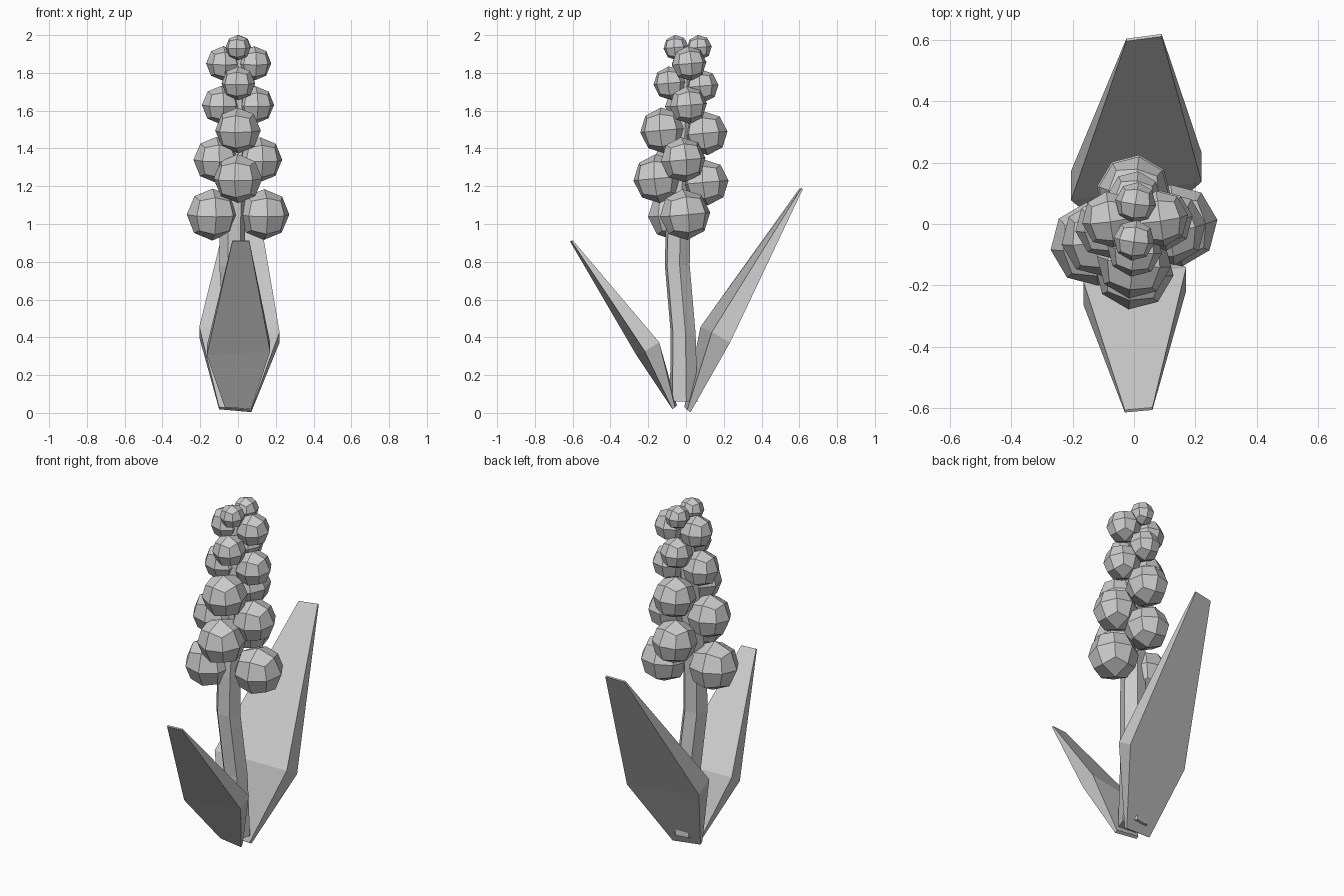
import bpy, bmesh, math
from mathutils import Vector, Matrix

if "Cube" in bpy.data.objects:
    bpy.data.objects.remove(bpy.data.objects["Cube"])


def loft(name, rings):
    """Skin a list of equal-length closed rings, capped at both ends."""
    bm = bmesh.new()
    loops = [[bm.verts.new(p) for p in ring] for ring in rings]
    n = len(loops[0])
    for a, b in zip(loops, loops[1:]):
        for i in range(n):
            j = (i + 1) % n
            bm.faces.new((a[i], a[j], b[j], b[i]))
    bm.faces.new(loops[0][::-1])
    bm.faces.new(loops[-1])
    bmesh.ops.recalc_face_normals(bm, faces=bm.faces)
    return finish(name, bm)


def finish(name, bm):
    me = bpy.data.meshes.new(name)
    bm.to_mesh(me)
    bm.free()
    ob = bpy.data.objects.new(name, me)
    bpy.context.collection.objects.link(ob)
    return ob


def floret(name, pos, r, turn):
    """Low-poly ball: a cube subdivided once and pushed out to a sphere."""
    bm = bmesh.new()
    bmesh.ops.create_cube(bm, size=2)
    bmesh.ops.subdivide_edges(bm, edges=bm.edges[:], cuts=1, use_grid_fill=True)
    for v in bm.verts:
        v.co = v.co.normalized() * r
    bmesh.ops.transform(bm, verts=bm.verts, matrix=Matrix.Rotation(math.radians(turn), 4, 'Z')
                        @ Matrix.Rotation(math.radians(5), 4, 'X'))
    ob = finish(name, bm)
    ob.location = pos


def leaf(name, sections):
    """Each section: left point, right point, half-thickness offset."""
    rings = []
    for left, right, off in sections:
        l, r, o = Vector(left), Vector(right), Vector(off)
        rings.append([l + o, r + o, r - o, l - o])
    loft(name, rings)


# Stem: gently bent hexagonal column (x, y, z, radius)
path = [(0, -0.012, 0.06, 0.078), (-0.005, -0.015, 0.42, 0.07),
        (-0.03, -0.046, 0.78, 0.07), (-0.03, -0.043, 1.0, 0.068),
        (-0.015, -0.02, 1.4, 0.058), (0, 0.005, 1.88, 0.035)]
loft("stem", [[(x + r * math.cos(math.radians(10 + 60 * i)),
                y + r * math.sin(math.radians(10 + 60 * i)), z) for i in range(6)]
              for x, y, z, r in path])

# Leaves: thick diamond blades with a narrow tip
leaf("front_leaf", [
    ((-0.07, -0.055, 0.035), (0.07, -0.065, 0.025), (0, 0.007, 0.005)),
    ((-0.165, -0.225, 0.33), (0.17, -0.18, 0.35), (0, 0.038, 0.024)),
    ((-0.03, -0.61, 0.91), (0.06, -0.602, 0.91), (0, 0.004, 0.002))])
leaf("back_leaf", [
    ((-0.10, 0.0, 0.025), (0.07, 0.015, 0.01), (0, -0.009, 0.006)),
    ((-0.205, 0.125, 0.428), (0.22, 0.185, 0.40), (0, -0.048, 0.028)),
    ((-0.025, 0.60, 1.18), (0.09, 0.615, 1.188), (0, -0.004, 0.002))])

# Florets: pairs that alternate side to side and front to back up the stem
florets = [
    (-0.135, -0.065, 1.05, 0.138), (0.138, -0.005, 1.05, 0.135),
    (0, -0.15, 1.24, 0.13), (0, 0.105, 1.22, 0.122),
    (-0.115, -0.05, 1.34, 0.122), (0.115, -0.015, 1.34, 0.12),
    (0, -0.122, 1.495, 0.122), (0, 0.105, 1.48, 0.116),
    (-0.09, -0.01, 1.63, 0.102), (0.092, 0.012, 1.63, 0.1),
    (0.002, -0.083, 1.745, 0.09), (0.002, 0.085, 1.73, 0.088),
    (-0.078, 0.015, 1.85, 0.092), (0.085, 0.017, 1.85, 0.092),
    (0, -0.053, 1.934, 0.067), (0.005, 0.07, 1.934, 0.067)]
for k, (x, y, z, r) in enumerate(florets):
    floret(f"floret_{k + 1}", (x, y, z), r, 8 if k % 4 < 2 else -8)
